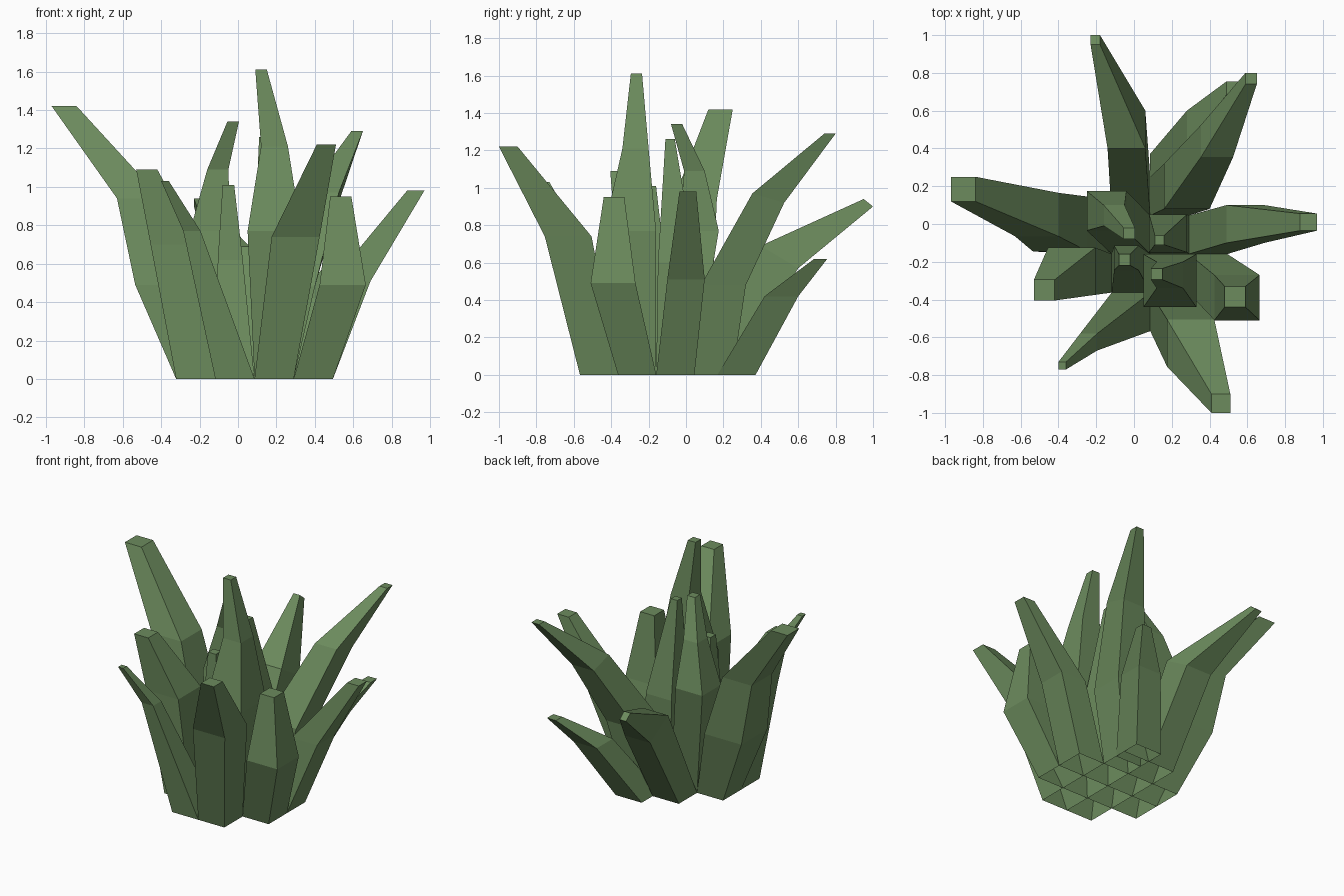
import bpy
import bmesh

cube = bpy.data.objects.get("Cube")
if cube:
    bpy.data.objects.remove(cube, do_unlink=True)

# One flat leaf colour
green = bpy.data.materials.new("leaf_green")
green.use_nodes = True
colour = (0.15, 0.26, 0.11, 1)
green.diffuse_color = colour
shader = next(n for n in green.node_tree.nodes if n.type == "BSDF_PRINCIPLED")
shader.inputs["Base Color"].default_value = colour
shader.inputs["Roughness"].default_value = 0.9

CELL = 0.204
CORNERS = ((-1, -1), (1, -1), (1, 1), (-1, 1))


def cell(column, row):
    """Square foot of a leaf on the shared planting grid."""
    return (-0.22 + column * CELL, -0.465 + row * CELL, 0, CELL)


def leaf(name, foot, *sections):
    """Square tube through the sections (x, y, z, width, tilt), open below."""
    bm = bmesh.new()
    previous = None
    for x, y, z, width, *tilt in (foot,) + sections:
        drop = tilt[0] if tilt else 0
        half = width / 2
        ring = [bm.verts.new((x + i * half, y + j * half, z - j * drop))
                for i, j in CORNERS]
        if previous:
            for k in range(len(ring)):
                n = (k + 1) % len(ring)
                bm.faces.new((previous[k], previous[n], ring[n], ring[k]))
        previous = ring
    bm.faces.new(previous)
    mesh = bpy.data.meshes.new(name)
    bm.to_mesh(mesh)
    bm.free()
    mesh.materials.append(green)
    plant_leaf = bpy.data.objects.new(name, mesh)
    bpy.context.collection.objects.link(plant_leaf)


# Front row
leaf("front_right_leaf", cell(1, 0),
     (-.24, -.625, .77, .09), (-.38, -.75, 1.03, .04))
leaf("front_left_leaf", cell(2, 0),
     (.3, -.63, .74, .25), (.46, -.95, 1.22, .1))

# Second row
leaf("right_front_leaf", cell(0, 1),
     (-.33, -.25, .7, .25), (-.475, -.35, 1.09, .11))
leaf("inner_front_right_leaf", cell(1, 1),
     (-.04, -.18, .62, .13), (-.05, -.19, 1.01, .06))
leaf("tall_centre_leaf", cell(2, 1),
     (.19, -.3, .77, .28), (.19, -.27, 1.21, .14), (.12, -.265, 1.61, .06))
leaf("left_front_leaf", cell(3, 1),
     (.545, -.39, .49, .24), (.535, -.385, .95, .11))

# Third row
leaf("long_right_leaf", cell(0, 2),
     (-.39, 0, .49, .29), (-.515, .05, .94, .23), (-.905, .185, 1.42, .13))
leaf("inner_back_right_leaf", cell(1, 2),
     (-.145, .07, .77, .21), (-.105, .045, 1.09, .11), (-.025, -.05, 1.34, .06))
leaf("inner_back_left_leaf", cell(2, 2),
     (.18, -.05, .6, .2), (.135, -.085, 1.26, .05))
leaf("long_left_leaf", cell(3, 2),
     (.59, 0, .51, .2), (.925, .01, .98, .09))

# Back row
leaf("back_right_leaf", cell(1, 3),
     (-.04, .5, .63, .2, .06), (-.205, .975, .92, .05, .02))
leaf("back_left_leaf", cell(2, 3),
     (.28, .2, .48, .24), (.44, .44, .945, .17, .025), (.62, .77, 1.29, .06))
leaf("low_back_leaf", (.188, .27, 0, CELL),
     (.37, .51, .42, .18), (.525, .72, .62, .07))
